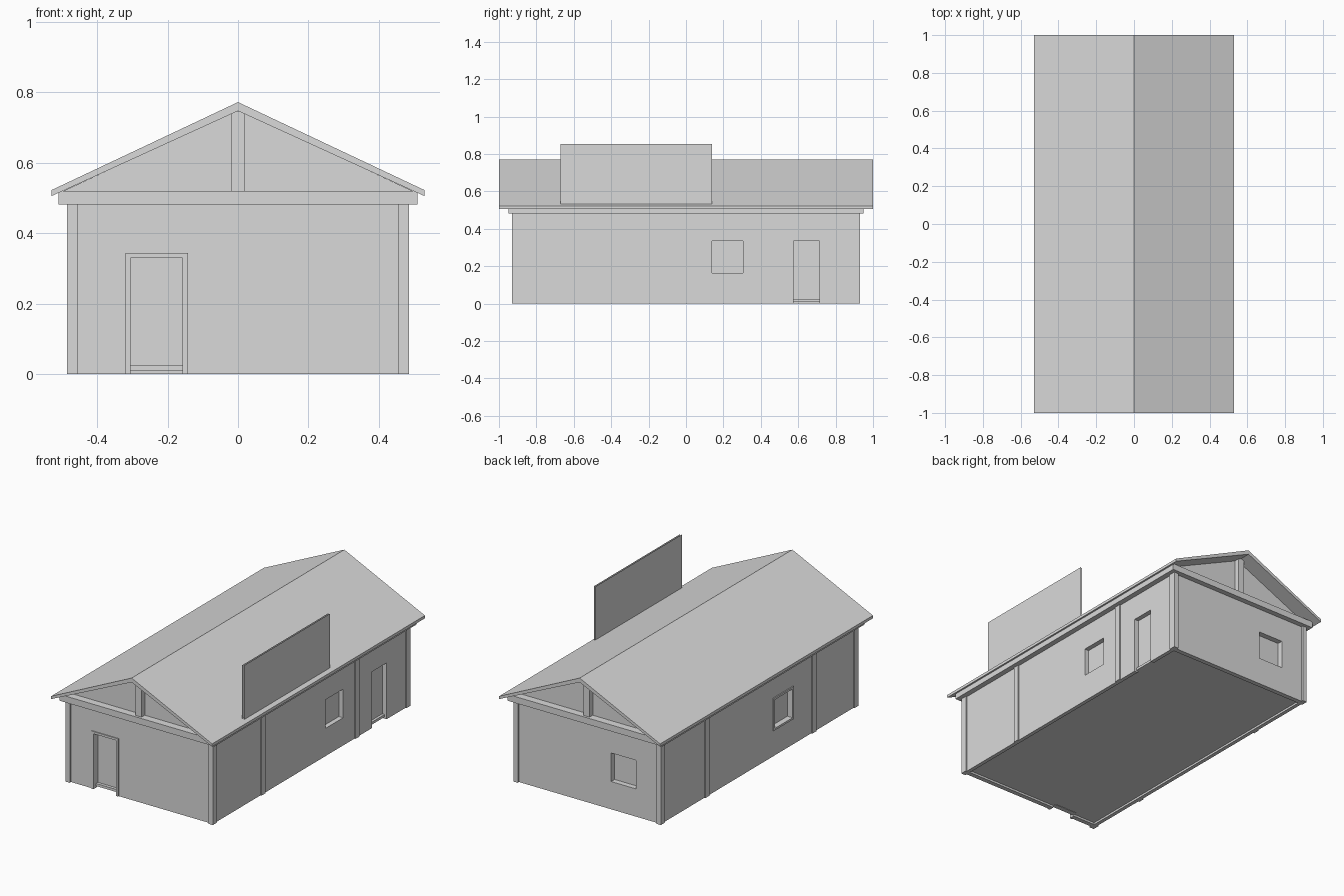
import bpy, bmesh

if "Cube" in bpy.data.objects:
    bpy.data.objects.remove(bpy.data.objects["Cube"])

grey = bpy.data.materials.new("plain_grey")
grey.diffuse_color = (0.7, 0.7, 0.7, 1)
grey.use_nodes = True
grey.node_tree.nodes["Principled BSDF"].inputs["Base Color"].default_value = grey.diffuse_color


def make(name, verts, faces):
    me = bpy.data.meshes.new(name)
    me.from_pydata(verts, [], faces)
    bm = bmesh.new()
    bm.from_mesh(me)
    bmesh.ops.recalc_face_normals(bm, faces=bm.faces)
    bm.to_mesh(me)
    bm.free()
    me.materials.append(grey)
    ob = bpy.data.objects.new(name, me)
    bpy.context.collection.objects.link(ob)
    return ob


def box(name, x0, x1, y0, y1, z0, z1):
    v = [(x, y, z) for x in (x0, x1) for y in (y0, y1) for z in (z0, z1)]
    f = [(0, 1, 3, 2), (4, 6, 7, 5), (0, 4, 5, 1), (2, 3, 7, 6), (0, 2, 6, 4), (1, 5, 7, 3)]
    return make(name, v, f)


def prism(name, profile, y0, y1):
    # extrude an (x, z) outline along y
    n = len(profile)
    v = [(x, y, z) for y in (y0, y1) for x, z in profile]
    f = [tuple(range(n)), tuple(range(n, 2 * n))]
    f += [(i, (i + 1) % n, n + (i + 1) % n, n + i) for i in range(n)]
    return make(name, v, f)


def cut(target, *dims):
    cutter = box("cutter", *dims)
    cutter.hide_render = True
    mod = target.modifiers.new("cut", 'BOOLEAN')
    mod.operation = 'DIFFERENCE'
    mod.solver = 'EXACT'
    mod.object = cutter
    bpy.context.view_layer.objects.active = target
    bpy.ops.object.modifier_apply(modifier=mod.name)
    bpy.data.objects.remove(cutter, do_unlink=True)


# wall block with recessed windows, doors and underside
WX, WY = 0.478, 0.918
walls = box("walls", -WX, WX, -WY, WY, 0, 0.485)
cut(walls, -0.455, 0.455, -0.89, 0.89, -0.1, 0.012)      # hollow under the floor
cut(walls, -0.305, -0.157, -1.1, -0.882, -0.1, 0.33)     # front door
cut(walls, 0.45, 0.7, 0.575, 0.715, -0.1, 0.335)         # right door
cut(walls, 0.45, 0.7, 0.14, 0.305, 0.165, 0.335)         # right window
cut(walls, -0.7, -0.45, -0.31, -0.145, 0.165, 0.335)     # left window
cut(walls, -0.313, -0.15, 0.885, 1.1, 0.165, 0.335)      # back window

# door sills
box("front_door_sill", -0.305, -0.157, -0.90, -0.87, 0.01, 0.025)
box("right_door_sill", 0.44, 0.465, 0.575, 0.715, 0.01, 0.025)

# front door frame
FY = (-0.924, -0.90)
box("front_door_frame_left", -0.32, -0.305, *FY, 0, 0.343)
box("front_door_frame_right", -0.157, -0.142, *FY, 0, 0.343)
box("front_door_frame_top", -0.305, -0.157, *FY, 0.33, 0.343)

# left window frame
LX = (-0.484, -0.46)
box("left_window_frame_front", *LX, -0.322, -0.31, 0.153, 0.347)
box("left_window_frame_back", *LX, -0.145, -0.133, 0.153, 0.347)
box("left_window_frame_top", *LX, -0.31, -0.145, 0.335, 0.347)
box("left_window_frame_bottom", *LX, -0.31, -0.145, 0.153, 0.165)

# corner posts
for sx, xn in ((-1, "left"), (1, "right")):
    for sy, yn in ((-1, "front"), (1, "back")):
        x = sorted((sx * 0.456, sx * 0.485))
        y = sorted((sy * 0.89, sy * 0.93))
        box(f"corner_post_{yn}_{xn}", *x, *y, 0, 0.485)

# side wall posts
for sx, xn, ys in ((1, "right", (-0.453, 0.432)), (-1, "left", (-0.515, 0.49))):
    for y in ys:
        x = sorted((sx * 0.456, sx * 0.485))
        box(f"side_post_{xn}", *x, y - 0.018, y + 0.018, 0, 0.485)

# plate beam on top of the walls
box("plate_beam", -0.51, 0.51, -0.95, 0.95, 0.482, 0.52)

# pitched roof
prism("roof", [(-0.53, 0.522), (0, 0.772), (0.53, 0.522),
               (0.53, 0.505), (0, 0.747), (-0.53, 0.505)], -1, 1)

# gable walls and king posts
for s, n in ((-1, "front"), (1, "back")):
    prism(f"gable_wall_{n}", [(-0.495, 0.52), (0.495, 0.52), (0, 0.75)],
          *sorted((s * 0.89, s * 0.905)))
    box(f"king_post_{n}", -0.02, 0.02, *sorted((s * 0.89, s * 0.935)), 0.515, 0.745)

# thin board standing on the right eave: two bare sheets
for x, n in ((0.497, "inner"), (0.507, "outer")):
    make(f"roof_board_{n}", [(x, -0.67, 0.53), (x, 0.14, 0.53), (x, 0.14, 0.855), (x, -0.67, 0.855)],
         [(0, 1, 2, 3) if n == "outer" else (3, 2, 1, 0)])
